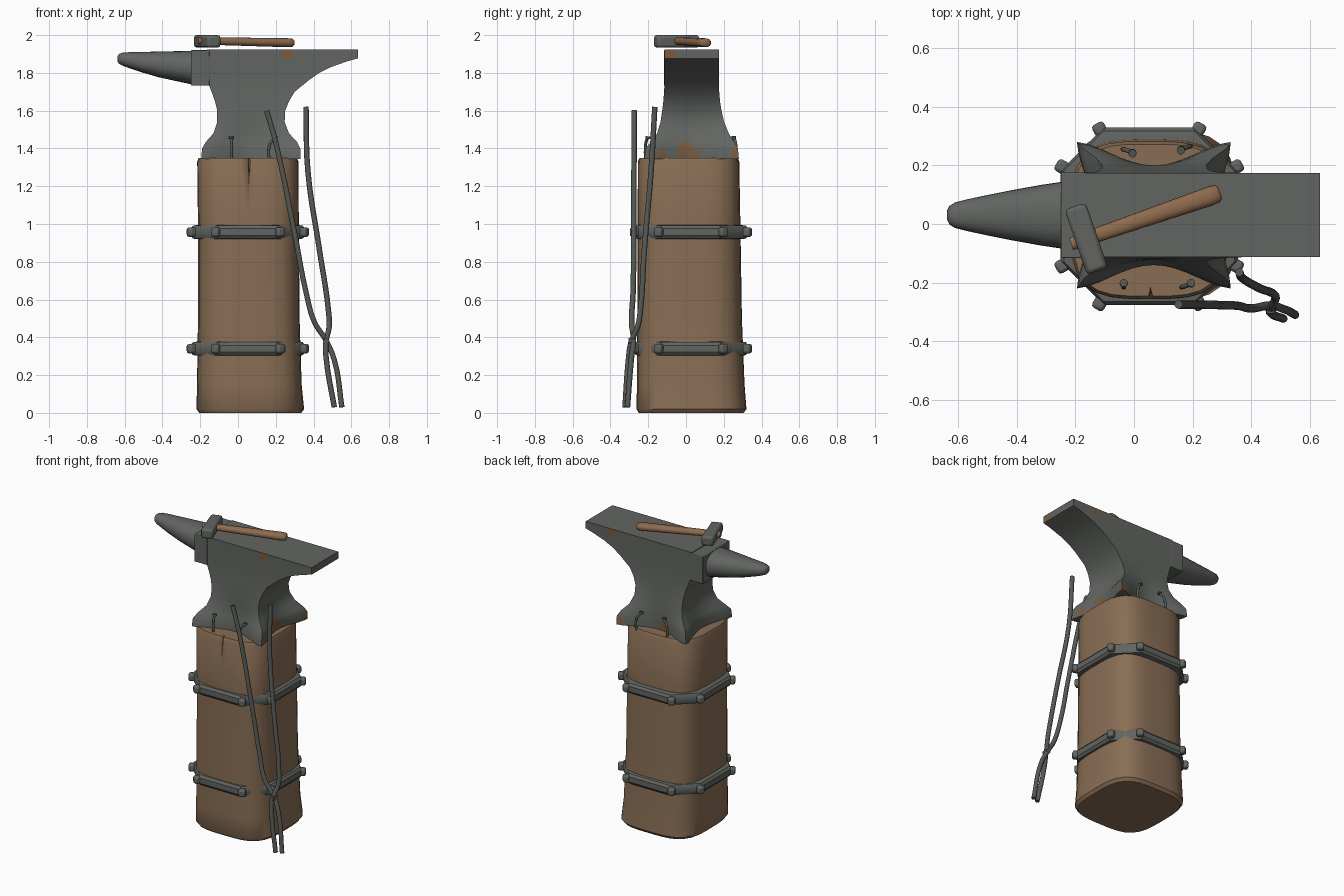
import bpy, bmesh, math
from mathutils import Vector

if "Cube" in bpy.data.objects:
    bpy.data.objects.remove(bpy.data.objects["Cube"])


def material(name, rgb):
    m = bpy.data.materials.new(name)
    m.diffuse_color = (*rgb, 1)
    m.use_nodes = True
    m.node_tree.nodes["Principled BSDF"].inputs["Base Color"].default_value = m.diffuse_color
    return m


IRON = material("iron_grey", (0.12, 0.13, 0.118))
DARK_IRON = material("dark_iron", (0.09, 0.098, 0.088))
WOOD = material("stump_wood", (0.25, 0.155, 0.09))
HANDLE = material("handle_wood", (0.27, 0.145, 0.075))
RUST = material("rust_brown", (0.19, 0.105, 0.05))


def smooth(ob, angle=40):
    bpy.ops.object.select_all(action='DESELECT')
    ob.select_set(True)
    bpy.context.view_layer.objects.active = ob
    bpy.ops.object.shade_smooth_by_angle(angle=math.radians(angle))


def loft(name, rings, mat, angle=40):
    """Skin a list of equal-length rings and cap both ends."""
    bm = bmesh.new()
    rows = [[bm.verts.new(p) for p in r] for r in rings]
    n = len(rows[0])
    for a, b in zip(rows, rows[1:]):
        for i in range(n):
            j = (i + 1) % n
            bm.faces.new((a[i], a[j], b[j], b[i]))
    bm.faces.new(rows[0])
    bm.faces.new(rows[-1])
    bmesh.ops.recalc_face_normals(bm, faces=bm.faces)
    me = bpy.data.meshes.new(name)
    bm.to_mesh(me)
    bm.free()
    ob = bpy.data.objects.new(name, me)
    bpy.context.collection.objects.link(ob)
    me.materials.append(mat)
    smooth(ob, angle)
    return ob


def tube(name, pts, radius, mat, scale=(1, 1, 1)):
    """Round bar along a smooth path."""
    cu = bpy.data.curves.new(name, 'CURVE')
    cu.dimensions = '3D'
    cu.bevel_depth, cu.bevel_resolution = radius, 3
    cu.use_fill_caps, cu.resolution_u = True, 5
    sp = cu.splines.new('BEZIER')
    sp.bezier_points.add(len(pts) - 1)
    for bp, p in zip(sp.bezier_points, pts):
        bp.co = p
        bp.handle_left_type = bp.handle_right_type = 'AUTO'
    ob = bpy.data.objects.new(name, cu)
    bpy.context.collection.objects.link(ob)
    cu.materials.append(mat)
    bpy.ops.object.select_all(action='DESELECT')
    ob.select_set(True)
    bpy.context.view_layer.objects.active = ob
    bpy.ops.object.convert(target='MESH')
    ob = bpy.context.object
    smooth(ob)
    return ob


def box(name, loc, dims, mat, bevel, rot=(0, 0, 0)):
    bpy.ops.mesh.primitive_cube_add(size=1, location=loc, rotation=rot)
    ob = bpy.context.object
    ob.name = name
    ob.scale = dims
    bpy.ops.object.transform_apply(location=False, rotation=False)
    ob.data.materials.append(mat)
    mod = ob.modifiers.new("bevel", 'BEVEL')
    mod.width, mod.segments = bevel, 2
    smooth(ob)
    return ob


def superellipse(x0, x1, y0, y1, power, n=40):
    cx, cy, rx, ry = (x0 + x1) / 2, (y0 + y1) / 2, (x1 - x0) / 2, (y1 - y0) / 2
    out = []
    for i in range(n):
        c, s = math.cos(math.tau * i / n), math.sin(math.tau * i / n)
        r = (abs(c) ** power + abs(s) ** power) ** (-1 / power)
        out.append((cx + rx * r * c, cy + ry * r * s))
    return out


def pinched_rect(x0, x1, y0, y1, px, py, n=14):
    """Rectangle whose sides bow inwards by px / py at the middle."""
    out = []
    for side in range(4):
        for i in range(n):
            t = i / n
            w = math.sin(math.pi * t) ** 1.6
            out.append([(x0 + (x1 - x0) * t, y0 + py * w),
                        (x1 - px * w, y0 + (y1 - y0) * t),
                        (x1 - (x1 - x0) * t, y1 - py * w),
                        (x0 + px * w, y1 - (y1 - y0) * t)][side])
    return out


# Wooden stump, slightly flared at the foot
stump_levels = [(0.0, -.205, .335, -.25, .305), (0.02, -.22, .35, -.262, .32),
                (.15, -.217, .337, -.26, .31), (.5, -.212, .326, -.258, .296),
                (1.0, -.212, .322, -.256, .288), (1.33, -.216, .32, -.255, .282),
                (1.35, -.208, .312, -.246, .272)]
stump = loft("stump", [[(x, y, z) for x, y in superellipse(a, b, c, d, 3.6)]
                       for z, a, b, c, d in stump_levels], WOOD)

# Split in the front rim of the stump
cutter = loft("crack_cutter", [
    [(.03, -.3, 1.37), (.08, -.3, 1.37), (.055, -.21, 1.37)],
    [(.055, -.3, 1.25), (.064, -.3, 1.25), (.058, -.245, 1.25)]], WOOD)
cutter.hide_render = True
cut = stump.modifiers.new("crack", 'BOOLEAN')
cut.operation, cut.object = 'DIFFERENCE', cutter
bpy.context.view_layer.objects.active = stump
bpy.ops.object.modifier_apply(modifier="crack")
bpy.data.objects.remove(cutter)

# Eight-sided iron bands with a knuckle at each corner
for name, z in (("upper_band", .957), ("lower_band", .34)):
    rings = []
    for dz, inset in ((-.037, .03), (-.034, .012), (-.018, 0), (.018, 0), (.034, .012), (.037, .03)):
        h, b = .303 - inset, .155
        corners = [(h, -b), (h, b), (b, h), (-b, h), (-h, b), (-h, -b), (-b, -h), (b, -h)]
        rings.append([(.052 + x, .026 + y, z + dz) for x, y in corners])
    loft(name, rings, IRON, 35)
    for x, y in corners:
        box(name + "_knuckle", (.052 + x * 1.09, .026 + y * 1.09, z), (.045, .045, .05),
            IRON, .012, (0, 0, math.atan2(y, x)))

# Anvil body: spread feet, narrow waist, heel running out to the right
body_levels = [(1.345, -.195, .33, -.22, .28, .055, .08),
               (1.40, -.19, .33, -.215, .275, .05, .075),
               (1.435, -.17, .312, -.185, .255, .04, .055),
               (1.48, -.13, .27, -.153, .226, .02, .03),
               (1.54, -.11, .247, -.135, .202, .01, .012),
               (1.60, -.11, .25, -.126, .188, .005, .005),
               (1.65, -.122, .27, -.12, .18, 0, 0),
               (1.70, -.14, .30, -.116, .176, 0, 0),
               (1.765, -.165, .38, -.113, .174, 0, 0),
               (1.80, -.165, .43, -.113, .174, 0, 0),
               (1.83, -.165, .49, -.113, .174, 0, 0),
               (1.86, -.165, .575, -.113, .174, 0, 0),
               (1.877, -.165, .635, -.113, .174, 0, 0),
               (1.925, -.165, .635, -.113, .174, 0, 0)]
anvil = loft("anvil_body", [[(x, y, lv[0]) for x, y in pinched_rect(*lv[1:])]
                            for lv in body_levels], IRON)

# Rust patches: faces close to a few worn spots
anvil.data.materials.append(RUST)
spots = [((.635, -.085, 1.9), .035), ((.28, .0, 1.375), .055), ((.33, -.13, 1.375), .03),
         ((.31, .27, 1.375), .035), ((.04, .2, 1.375), .035), ((.27, -.113, 1.9), .03),
         ((.45, .174, 1.9), .03)]
for p in anvil.data.polygons:
    if len(p.vertices) == 4 and any((p.center - Vector(c)).length < r for c, r in spots):
        p.material_index = 1

# Step block and tapering horn
box("anvil_step", (-.2, .03, 1.826), (.1, .292, .188), IRON, .004)
horn_levels = [(-.24, .115, 1.738, 1.917), (-.32, .103, 1.755, 1.915), (-.42, .085, 1.777, 1.913),
               (-.5, .069, 1.8, 1.911), (-.57, .054, 1.823, 1.91), (-.61, .044, 1.838, 1.907),
               (-.63, .032, 1.848, 1.9), (-.638, .016, 1.86, 1.888)]
loft("anvil_horn", [[(x, y, z) for y, z in superellipse(.03 - r, .03 + r, z0, z1, 2.3, 24)]
                    for x, r, z0, z1 in horn_levels], IRON, 50)

# Hammer resting on the face
turn = math.radians(19)
box("hammer_head", (-.163, -.05, 1.967), (.076, .235, .066), IRON, .014, (0, 0, turn))
axis = Vector((math.cos(turn), math.sin(turn), -.02))
side = Vector((-math.sin(turn), math.cos(turn), 0))
start = Vector((-.215, -.068, 1.97))
rings = []
for d, w, h in ((0, .022, .018), (.1, .025, .02), (.3, .029, .022), (.5, .033, .024),
                (.53, .03, .022), (.538, .02, .014)):
    c = start + axis * d
    rings.append([c + side * u + Vector((0, 0, v))
                  for u, v in superellipse(-w, w, -h, h, 2.4, 16)])
loft("hammer_handle", rings, HANDLE, 50)

# Tongs leaning against the front, two crossing bars and a rivet
tube("tongs_bar_left", [(.152, -.275, 1.6), (.2, -.275, 1.43), (.3, -.277, .95), (.36, -.28, .64),
                        (.405, -.288, .48), (.465, -.278, .385), (.51, -.29, .28),
                        (.55, -.31, .03)], .0145, DARK_IRON)
tube("tongs_bar_right", [(.36, -.165, 1.62), (.37, -.185, 1.28), (.43, -.22, .87),
                         (.48, -.243, .53), (.483, -.255, .46), (.465, -.292, .37),
                         (.468, -.305, .28), (.51, -.323, .03)], .0145, DARK_IRON)
tube("tongs_rivet", [(.468, -.265, .38), (.468, -.305, .38)], .016, DARK_IRON)

# Bent nails holding the feet to the stump
for x, y, out, dx in ((-.035, -.215, -1, .0), (.165, -.215, -1, .03),
                      (-.035, .255, 1, .03), (.19, .265, 1, -.03)):
    tube("foot_nail", [(x, y, 1.33), (x, y, 1.41), (x + dx * .5, y - .005 * out, 1.44),
                       (x + dx, y - .012 * out, 1.455)], .008, DARK_IRON)
    tube("foot_nail_head", [(x + dx, y - .012 * out, 1.452), (x + dx, y - .014 * out, 1.464)],
         .014, DARK_IRON)
